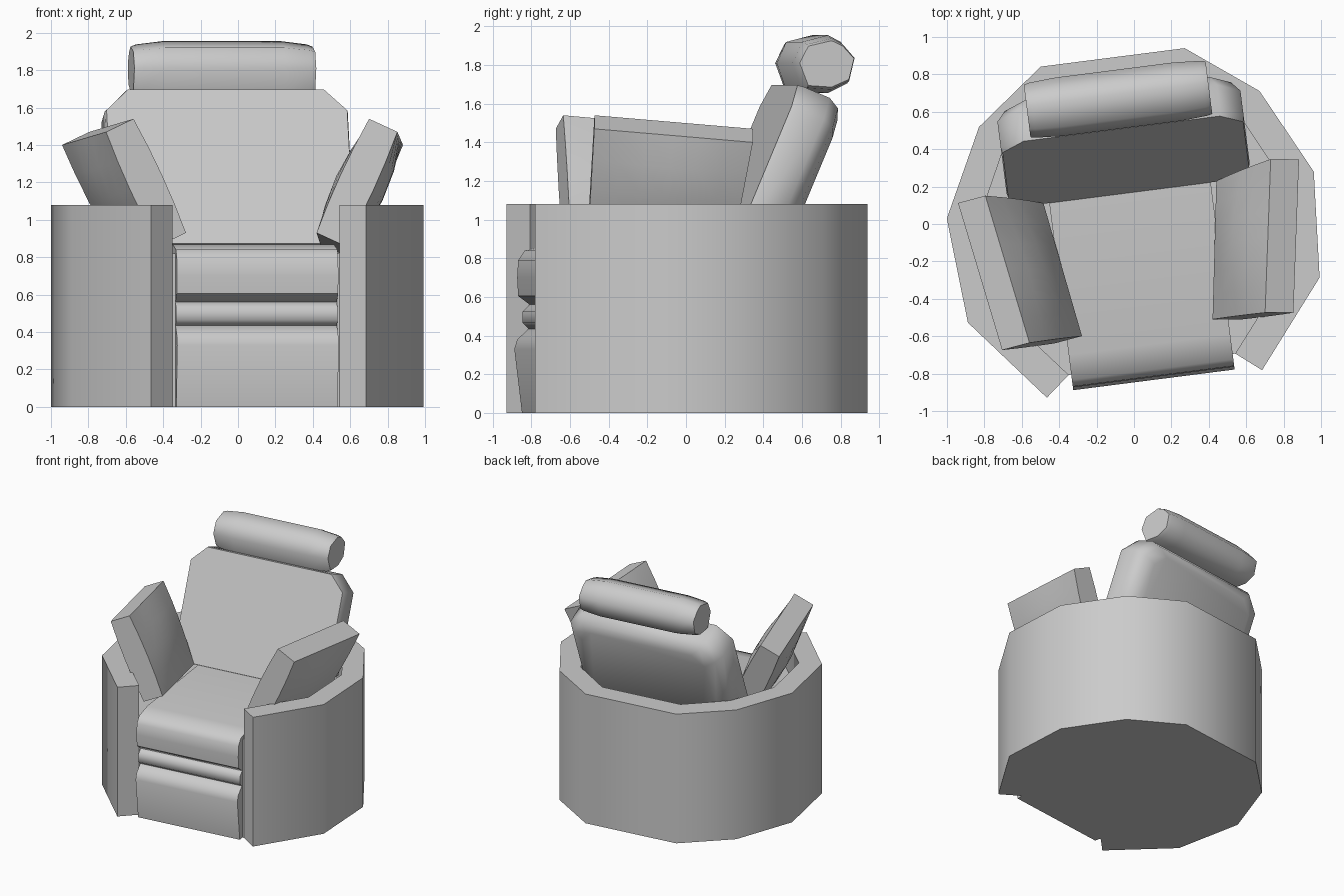
import bpy, bmesh, math
from mathutils import Matrix, Vector

cube = bpy.data.objects.get("Cube")
if cube:
    bpy.data.objects.remove(cube, do_unlink=True)

TURN = Matrix.Rotation(math.radians(7.3), 4, 'Z')

fabric = bpy.data.materials.new("grey_fabric")
fabric.use_nodes = True
fabric.diffuse_color = (0.6, 0.6, 0.6, 1)
bsdf = fabric.node_tree.nodes["Principled BSDF"]
bsdf.inputs["Base Color"].default_value = fabric.diffuse_color
bsdf.inputs["Roughness"].default_value = 0.8


def finish(name, bm, angle=50):
    """Turn the part into place, colour it and smooth its soft edges."""
    bmesh.ops.recalc_face_normals(bm, faces=bm.faces)
    bm.transform(TURN)
    mesh = bpy.data.meshes.new(name)
    bm.to_mesh(mesh)
    bm.free()
    mesh.materials.append(fabric)
    obj = bpy.data.objects.new(name, mesh)
    bpy.context.collection.objects.link(obj)
    bpy.ops.object.select_all(action='DESELECT')
    obj.select_set(True)
    bpy.context.view_layer.objects.active = obj
    bpy.ops.object.shade_smooth_by_angle(angle=math.radians(angle))
    return obj


def loft(name, rings, angle=50):
    """Skin a row of matching closed rings and cap both ends."""
    bm = bmesh.new()
    rows = [[bm.verts.new(p) for p in ring] for ring in rings]
    for low, high in zip(rows, rows[1:]):
        for i in range(len(low)):
            j = (i + 1) % len(low)
            bm.faces.new((low[i], low[j], high[j], high[i]))
    bm.faces.new(rows[0])
    bm.faces.new(rows[-1])
    return finish(name, bm, angle)


def across(profile, x):
    return [(x, y, z) for y, z in profile]


def mirrored(half):
    """Complete a right-hand outline with its left-hand half."""
    return half + [(-x, y) for x, y in reversed(half)]


# Tub shell: outer and inner outlines, running from arm tip to back
outer = mirrored([(.58, -.862), (.948, -.41), (.989, .156), (.756, .62), (.388, .898)])
inner = mirrored([(.449, -.756), (.785, -.345), (.82, .125), (.64, .49), (.335, .728)])
RIM, FLOOR = 1.08, 0.82
bm = bmesh.new()
ob, ot, it, ib = ([bm.verts.new((x, y, z)) for x, y in line] for line, z in
                  ((outer, 0), (outer, RIM), (inner, RIM), (inner, 0)))
for a, b in ((ob, ot), (ot, it), (it, ib), (ib, ob)):
    for i in range(len(a) - 1):
        bm.faces.new((a[i], a[i + 1], b[i + 1], b[i]))
for k in (0, -1):
    bm.faces.new((ob[k], ot[k], it[k], ib[k]))
finish("tub_shell", bm)

# Solid base inside the shell
loft("inner_base", [[(x, y, z) for x, y in inner] for z in (0, FLOOR)])

# Front stack: lower panel, narrow band and seat cushion
HALF = 0.435
panel = [(-.3, 0), (-.80, 0), (-.84, .33), (-.825, .38), (-.765, .435), (-.3, .435)]
band = [(-.3, .43), (-.765, .435), (-.797, .465), (-.797, .525), (-.76, .56), (-.3, .56)]
seat = [(.4, .56), (-.76, .56), (-.82, .605), (-.825, .70), (-.82, .79),
        (-.785, .84), (-.65, .868), (.4, .868)]
for name, profile in (("front_panel", panel), ("front_band", band), ("seat_cushion", seat)):
    loft(name, [across(profile, x) for x in (-HALF, HALF)])

# Back cushion: chamfered outline on a leaning plane, layered front to rear
LEAN = math.atan(0.42)
up = Vector((0, math.sin(LEAN), math.cos(LEAN)))
rear = Vector((0, math.cos(LEAN), -math.sin(LEAN)))
foot = Vector((0, .167, .87))
height = 0.9
outline = mirrored([(.48, 0), (.655, .14), (.655, .78), (.535, height)])


def back_layer(depth, scale):
    mid = height / 2
    return [foot + rear * depth + up * (mid + (s - mid) * scale) + Vector((x * scale, 0, 0))
            for x, s in outline]


loft("back_cushion", [back_layer(0, .99), back_layer(.03, 1), back_layer(.18, 1),
                      back_layer(.245, .93), back_layer(.275, .8)])

# Headrest roll with slightly pinched ends
roll = [(.515, 1.81), (.565, 1.92), (.70, 1.955), (.765, 1.92),
        (.83, 1.84), (.80, 1.705), (.70, 1.655), (.565, 1.665)]


def roll_ring(x, squash):
    return [(x, .67 + (y - .67) * (1 + squash) / 2, 1.81 + (z - 1.81) * squash) for y, z in roll]


loft("headrest", [roll_ring(x, s) for x, s in
                  ((-.49, .8), (-.46, .88), (-.32, 1), (.32, 1), (.46, .88), (.49, .8))], 55)

# Arm cushions: leaning outwards, toed in, plump in the middle
corner = Vector((.352, -.559, .93))
rise = Vector((.283, 0, .61))
thick = Vector((.15, -.02, -.07))
run_low, run_high = Vector((.114, .731, -.06)), Vector((.134, .81, -.07))


def arm_ring(t, side):
    plump = 0.08 + 0.24 * math.sin(math.pi * t)
    section = [(0, 0), (.25, -plump * .75), (.5, -plump), (.75, -plump * .75), (1, 0),
               (1, 1), (.75, 1 + plump * .75), (.5, 1 + plump), (.25, 1 + plump * .75), (0, 1)]
    ring = []
    for a, b in section:
        p = corner + rise * a + thick * b + run_low.lerp(run_high, a) * t
        ring.append((p.x * side, p.y, p.z))
    return ring


for name, side in (("left_arm_cushion", 1), ("right_arm_cushion", -1)):
    loft(name, [arm_ring(i / 6, side) for i in range(7)])
